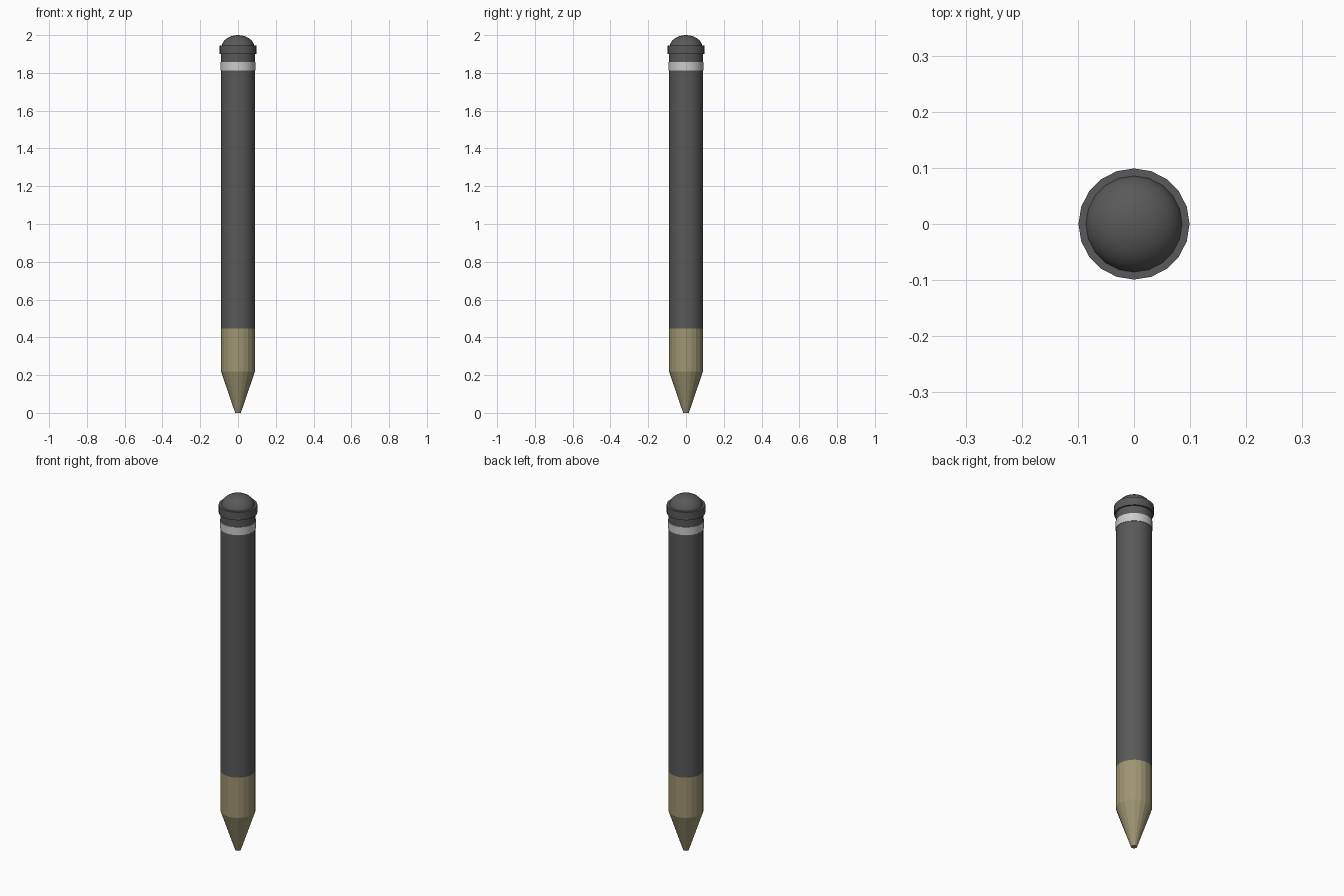
import bpy, bmesh, math

if "Cube" in bpy.data.objects:
    bpy.data.objects.remove(bpy.data.objects["Cube"])

SIDES = 20


def lathe(name, profile, color=None, angle=35):
    """Spin a (radius, z) profile about the z axis; radius 0 makes a pole, open ends get caps."""
    bm = bmesh.new()
    rings = []
    for r, z in profile:
        if r == 0:
            rings.append([bm.verts.new((0, 0, z))])
        else:
            rings.append([bm.verts.new((r * math.cos(math.tau * i / SIDES),
                                        r * math.sin(math.tau * i / SIDES), z))
                          for i in range(SIDES)])
    for a, b in zip(rings, rings[1:]):
        for i in range(SIDES):
            j = (i + 1) % SIDES
            if len(b) == 1:
                bm.faces.new((a[i], a[j], b[0]))
            else:
                bm.faces.new((a[i], a[j], b[j], b[i]))
    for ring in (rings[0], rings[-1]):
        if len(ring) > 1:
            bm.faces.new(ring)
    bmesh.ops.recalc_face_normals(bm, faces=bm.faces)
    mesh = bpy.data.meshes.new(name)
    bm.to_mesh(mesh)
    bm.free()
    obj = bpy.data.objects.new(name, mesh)
    bpy.context.collection.objects.link(obj)
    if color:
        mat = bpy.data.materials.new(name)
        mat.diffuse_color = (*color, 1)
        mat.use_nodes = True
        mat.node_tree.nodes["Principled BSDF"].inputs["Base Color"].default_value = mat.diffuse_color
        mesh.materials.append(mat)
    bpy.ops.object.select_all(action='DESELECT')
    obj.select_set(True)
    bpy.context.view_layer.objects.active = obj
    bpy.ops.object.shade_smooth_by_angle(angle=math.radians(angle))
    return obj


DARK = (0.10, 0.10, 0.10)
TAN = (0.34, 0.30, 0.17)
WHITE = (0.62, 0.62, 0.62)

# Sharpened tip and bare lower section
lathe("pointed_end", [(0.015, 0), (0.09, 0.22), (0.09, 0.447)], TAN, 15)

# Long dark shaft
lathe("shaft", [(0.09, 0.447), (0.09, 1.905)], DARK)

# Pale band near the top
lathe("band", [(0.092, 1.813), (0.092, 1.857)], WHITE)

# Collar under the cap
lathe("collar", [(0.099, 1.90), (0.099, 1.945)], DARK)

# Rounded cap
dome = [(0.087 * math.cos(math.pi / 2 * k / 8), 1.935 + 0.065 * math.sin(math.pi / 2 * k / 8))
        for k in range(8)]
lathe("cap", dome + [(0, 2.0)], DARK)
